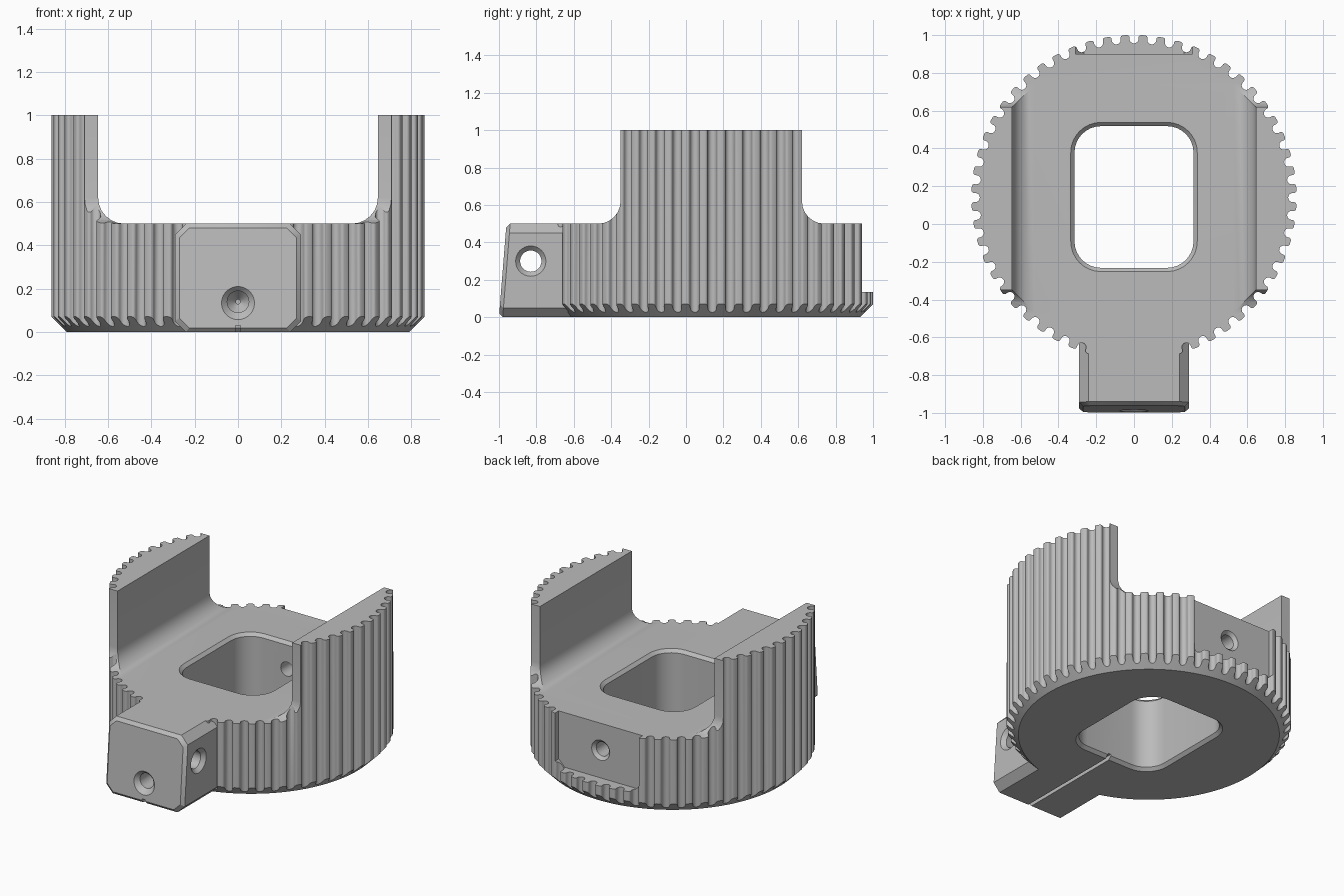
import bpy, bmesh, math
from math import cos, sin, pi, radians
from mathutils import Vector

cube = bpy.data.objects.get("Cube")
if cube:
    bpy.data.objects.remove(cube, do_unlink=True)

CY = 0.14          # centre of the toothed ring along y
R = 0.86           # tooth tip radius
TEETH = 56

grey = bpy.data.materials.new("plain grey")
grey.use_nodes = True
COLOUR = (0.5, 0.5, 0.5, 1)
grey.diffuse_color = COLOUR
grey.node_tree.nodes["Principled BSDF"].inputs["Base Color"].default_value = COLOUR


def loft(name, rings):
    """Closed solid through rings with equal point counts."""
    bm = bmesh.new()
    loops = [[bm.verts.new(p) for p in ring] for ring in rings]
    for a, b in zip(loops, loops[1:]):
        for i in range(len(a)):
            j = (i + 1) % len(a)
            bm.faces.new((a[i], a[j], b[j], b[i]))
    bm.faces.new(loops[0][::-1])
    bm.faces.new(loops[-1])
    bmesh.ops.recalc_face_normals(bm, faces=bm.faces[:])
    mesh = bpy.data.meshes.new(name)
    bm.to_mesh(mesh)
    bm.free()
    obj = bpy.data.objects.new(name, mesh)
    bpy.context.collection.objects.link(obj)
    mesh.materials.append(grey)
    return obj


def arc(cx, cy, r, start, end, steps):
    angles = [radians(start + (end - start) * i / steps) for i in range(steps + 1)]
    return [(cx + r * cos(a), cy + r * sin(a)) for a in angles]


def combine(target, tool, operation):
    """Apply a boolean and drop the tool."""
    mod = target.modifiers.new("cut", 'BOOLEAN')
    mod.operation, mod.solver, mod.object = operation, 'EXACT', tool
    tool.hide_render = True
    bpy.context.view_layer.objects.active = target
    bpy.ops.object.modifier_apply(modifier=mod.name)
    bpy.data.objects.remove(tool, do_unlink=True)


def box(name, lo, hi):
    ring = [(lo[0], lo[1]), (hi[0], lo[1]), (hi[0], hi[1]), (lo[0], hi[1])]
    return loft(name, [[(x, y, z) for x, y in ring] for z in (lo[2], hi[2])])


def round_hole(name, origin, axis, steps):
    """Turned cutter along x or y from (position, radius) steps."""
    rings = []
    for pos, r in steps:
        ring = []
        for u, v in arc(0, 0, r, 0, 348.75, 31):
            p = (pos, u, v) if axis == 'x' else (u, pos, v)
            ring.append(Vector(p) + Vector(origin))
        rings.append(ring)
    return loft(name, rings)


# Toothed ring: rounded grooves repeated about the centre
half = arc(0, 0.84, 0.024, -90, 0, 4) + arc(0.038, 0.846, 0.014, 180, 90, 4)
groove = [(-t, r) for t, r in half[:0:-1]] + half
outline = []
for k in range(TEETH):
    a = -2 * pi * k / TEETH
    outline += [(t * cos(a) - r * sin(a), t * sin(a) + r * cos(a) + CY) for t, r in groove]
body = loft("toothed_cradle", [[(x, y, z) for x, y in outline] for z in (-0.1, 1.1)])

# Chamfered lower rim
rim = [(0.79, 0), (0.88, 0.09), (0.88, 1.0)]
combine(body, loft("rim_form", [[(x, y, z) for x, y in arc(0, CY, r, 0, 358, 179)]
                                for r, z in rim]), 'INTERSECT')

# Tall side walls with filleted feet
F = 0.12
half_u = [(0.645, 1.2)] + arc(0.645 - F, 0.5 + F, F, 0, -90, 6)
u_shape = [(2, -1), (2, 1.2)] + half_u + [(-x, z) for x, z in half_u[::-1]] \
    + [(-2, 1.2), (-2, -1)]
combine(body, loft("channel_form", [[(x, y, z) for x, z in u_shape] for y in (-2, 2)]),
        'INTERSECT')

# Wall ends trimmed square, flaring at the foot
half_hat = [(2, -1), (2, 0.5)] + arc(0.485 + F, 0.5 + F, F, -90, -180, 6) + [(0.485, 1.2)]
hat = half_hat + [(-y, z) for y, z in half_hat[::-1]]
combine(body, loft("wall_end_form", [[(x, y + CY - 0.005, z) for y, z in hat] for x in (-2, 2)]),
        'INTERSECT')


# Front clamp block with chamfered edges and a leaning face
def octagon(w, lo, hi, c):
    right = [(w - c, lo), (w, lo + c), (w, hi - c), (w - c, hi)]
    return right + [(-x, z) for x, z in right[::-1]]


outer, inner = octagon(0.29, 0, 0.5, 0.05), octagon(0.27, 0.02, 0.48, 0.045)
block = loft("front_block", [
    [(x, -0.45, z) for x, z in outer],
    [(x, -0.98 + 0.08 * z, z) for x, z in outer],
    [(x, -1.0 + 0.08 * z, z) for x, z in inner]])
combine(body, block, 'UNION')


# Central rounded window, chamfered above and below
def window_ring(grow, z):
    w, h, r = 0.315 + grow, 0.375 + grow, 0.14 + grow
    pts = []
    for i, (sx, sy) in enumerate([(1, 1), (-1, 1), (-1, -1), (1, -1)]):
        pts += arc(sx * (w - r), 0.143 + sy * (h - r), r, 90 * i, 90 * i + 90, 8)
    return [(x, y, z) for x, y in pts]


combine(body, loft("window_cutter", [window_ring(g, z) for g, z in
        [(0.04, -0.02), (0, 0.02), (0, 0.48), (0.04, 0.52)]]), 'DIFFERENCE')

# Flat pocket at the back with clipped lower corners
pocket = [(0.31, 0.7), (0.31, 0.18), (0.265, 0.135)]
pocket += [(-x, z) for x, z in pocket[::-1]]
combine(body, loft("pocket_cutter", [[(x, y, z) for x, z in pocket] for y in (0.9, 1.2)]),
        'DIFFERENCE')

# Screw holes: back through-hole, cross hole and blind front hole
combine(body, round_hole("back_hole", (0, 0, 0.32), 'y',
        [(0.45, 0.047), (0.88, 0.047), (0.92, 0.087)]), 'DIFFERENCE')
combine(body, round_hole("cross_hole", (0, -0.83, 0.3), 'x',
        [(-0.32, 0.11), (-0.265, 0.057), (0.265, 0.057), (0.32, 0.11)]), 'DIFFERENCE')
combine(body, round_hole("front_hole", (0, 0, 0.14), 'y',
        [(-1.02, 0.107), (-0.963, 0.05), (-0.75, 0.05), (-0.7, 0.01), (-0.66, 0.01)]),
        'DIFFERENCE')

# Narrow slot under the block
combine(body, box("slot_cutter", (-0.012, -1.1, -0.05), (0.012, -0.15, 0.03)), 'DIFFERENCE')

# Smooth the curved faces, keep hard edges
bpy.ops.object.select_all(action='DESELECT')
body.select_set(True)
bpy.context.view_layer.objects.active = body
bpy.ops.object.shade_smooth_by_angle(angle=radians(30))
